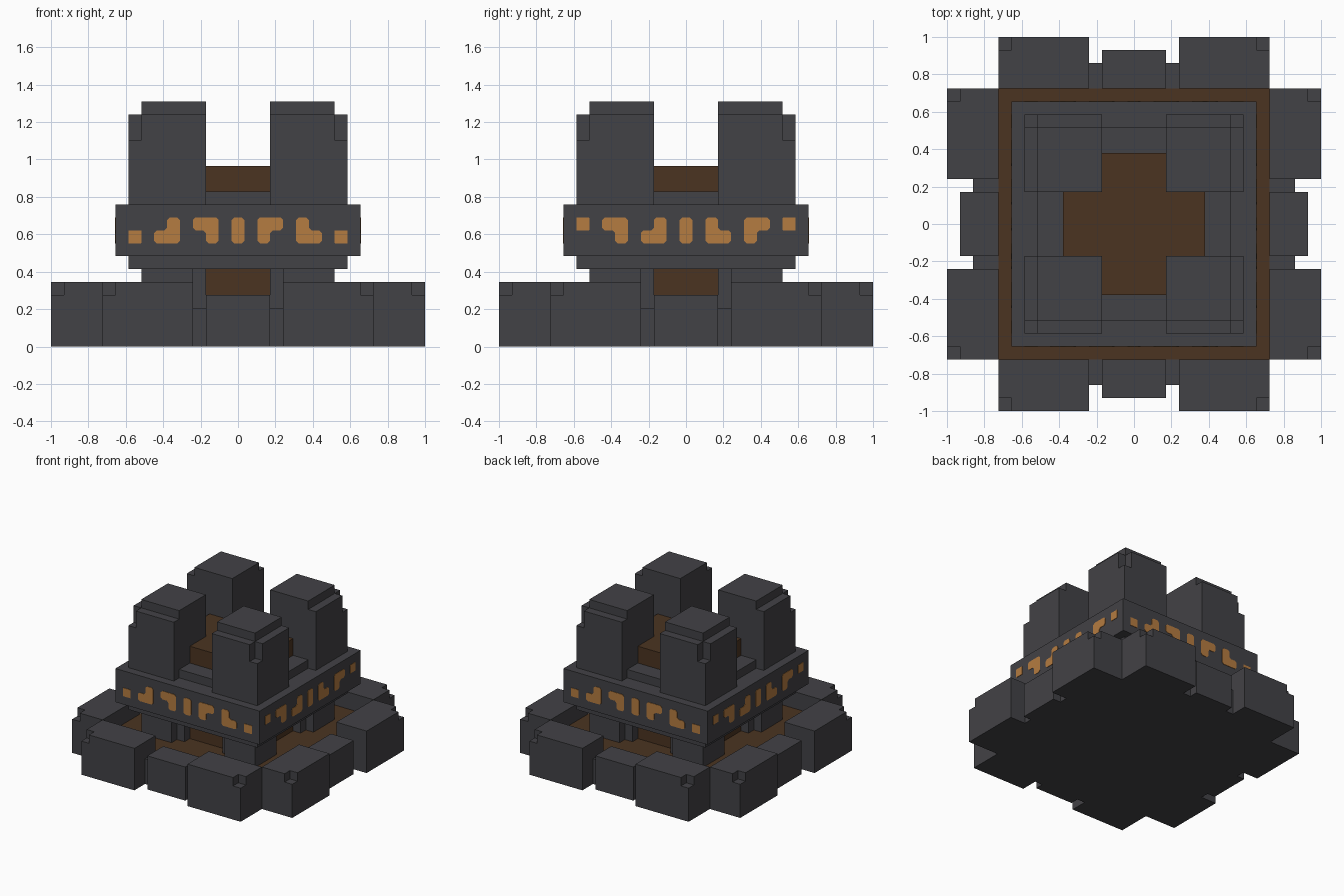
import bpy
import bmesh
from mathutils import Matrix, Vector

if "Cube" in bpy.data.objects:
    bpy.data.objects.remove(bpy.data.objects["Cube"], do_unlink=True)

U = 2 / 29  # one grid block


def material(name, rgb):
    m = bpy.data.materials.new(name)
    m.use_nodes = True
    m.diffuse_color = (*rgb, 1)
    m.node_tree.nodes["Principled BSDF"].inputs["Base Color"].default_value = (*rgb, 1)
    return m


STONE = material("dark grey stone", (0.055, 0.054, 0.061))
BROWN = material("dark brown", (0.070, 0.034, 0.015))
ORANGE = material("glowing orange", (0.46, 0.20, 0.052))


def rect(x0, x1, y0, y1):
    return [(x0, y0), (x1, y0), (x1, y1), (x0, y1)]


def square(h):
    return rect(-h, h, -h, h)


def build(name, prisms, mat, xform=Matrix()):
    """Make one object from stacked prisms (outline, low, high) in block units."""
    bm = bmesh.new()
    for pts, z0, z1 in prisms:
        lo = [bm.verts.new(xform @ Vector((x, y, z0)) * U) for x, y in pts]
        hi = [bm.verts.new(xform @ Vector((x, y, z1)) * U) for x, y in pts]
        bm.faces.new(lo)
        bm.faces.new(hi)
        for i in range(len(pts)):
            j = (i + 1) % len(pts)
            bm.faces.new((lo[i], lo[j], hi[j], hi[i]))
    bmesh.ops.recalc_face_normals(bm, faces=bm.faces)
    mesh = bpy.data.meshes.new(name)
    bm.to_mesh(mesh)
    bm.free()
    mesh.materials.append(mat)
    ob = bpy.data.objects.new(name, mesh)
    bpy.context.collection.objects.link(ob)
    return ob


def chamfer(pts, c):
    """Cut each corner of an outline by c."""
    out = []
    for i, p in enumerate(pts):
        p = Vector(p)
        for q in (pts[i - 1], pts[(i + 1) % len(pts)]):
            out.append(tuple(p + (Vector(q) - p).normalized() * c))
    return out


# Foundation and courtyard floor
build("foundation", [(square(10.5), 0, 2)], STONE)
build("courtyard_floor", [(square(10.5), 2, 3)], BROWN)

# Central cross-shaped core, showing below and above the band
cross = [(-2.5, -5.5), (2.5, -5.5), (2.5, -2.5), (5.5, -2.5), (5.5, 2.5), (2.5, 2.5),
         (2.5, 5.5), (-2.5, 5.5), (-2.5, 2.5), (-5.5, 2.5), (-5.5, -2.5), (-2.5, -2.5)]
build("lower_core", [(cross, 3, 6)], BROWN)
build("upper_core", [(cross, 12, 14)], BROWN)

# Slabs and wide band
build("under_slab", [(square(8.5), 6, 7)], STONE)
build("band", [(square(9.5), 7, 11)], STONE)
build("roof_slab", [(square(7.5), 11, 12)], STONE)

# Outlines for the corner parts
stepped = [(2.5, 2.5), (6.5, 2.5), (6.5, 3.5), (7.5, 3.5),
           (7.5, 7.5), (3.5, 7.5), (3.5, 6.5), (2.5, 6.5)]
tower = rect(2.5, 8.5, 2.5, 8.5)
tower_notched = [(2.5, 2.5), (8.5, 2.5), (8.5, 7.5), (7.5, 7.5), (7.5, 8.5), (2.5, 8.5)]
wall = rect(3.5, 10.5, -14.5, -10.5)
wall_notched = [(3.5, -14.5), (9.5, -14.5), (9.5, -13.5), (10.5, -13.5),
                (10.5, -10.5), (3.5, -10.5)]

# Band ornaments for one half: (outline, chamfer), x across and z up
ornaments = [
    ([(1.5, 8), (2.5, 8), (2.5, 9), (3.5, 9), (3.5, 10), (1.5, 10)], 0.2),
    ([(4.5, 8), (6.5, 8), (6.5, 9), (5.5, 9), (5.5, 10), (4.5, 10)], 0.2),
    (rect(7.5, 8.5, 8, 9), 0.02),
]
middle_ornament = (rect(-0.5, 0.5, 8, 10), 0.2)

# Stand an (x, z) outline up against the front of the band
upright = Matrix(((1, 0, 0), (0, 0, -1), (0, 1, 0)))

sides = ["front", "left", "back", "right"]
for k, side in enumerate(sides):
    turn = Matrix.Rotation(k * 1.5707963267948966, 3, "Z")

    # Corner towers and the stepped pillars carrying the band
    build(f"pillar_{k + 1}", [(stepped, 3, 6)], STONE, turn)
    build(f"tower_{k + 1}", [(tower, 11, 16), (tower_notched, 16, 18),
                             (rect(2.5, 7.5, 2.5, 7.5), 18, 19)], STONE, turn)

    # Outer wall: middle block, low links and two notched blocks
    build(f"{side}_middle_block", [(rect(-2.5, 2.5, -13.5, -10.5), 0, 4)], STONE, turn)
    for s, end in ((1, "a"), (-1, "b")):
        flip = turn @ Matrix.Diagonal((s, 1, 1))
        build(f"{side}_link_{end}", [(rect(2.5, 3.5, -12.5, -10.5), 0, 3)], STONE, flip)
        build(f"{side}_wall_{end}", [(wall, 0, 4), (wall_notched, 4, 5)], STONE, flip)

    # Ornament plates, upside down on the left and right sides
    shapes = [middle_ornament] + ornaments
    shapes += [([(-x, z) for x, z in pts], c) for pts, c in ornaments]
    plates = []
    for pts, c in shapes:
        if k % 2:
            pts = [(x, 18 - z) for x, z in pts]
        plates.append((chamfer(pts, c), 9.45, 9.55))
    build(f"{side}_ornaments", plates, ORANGE, turn @ upright)
